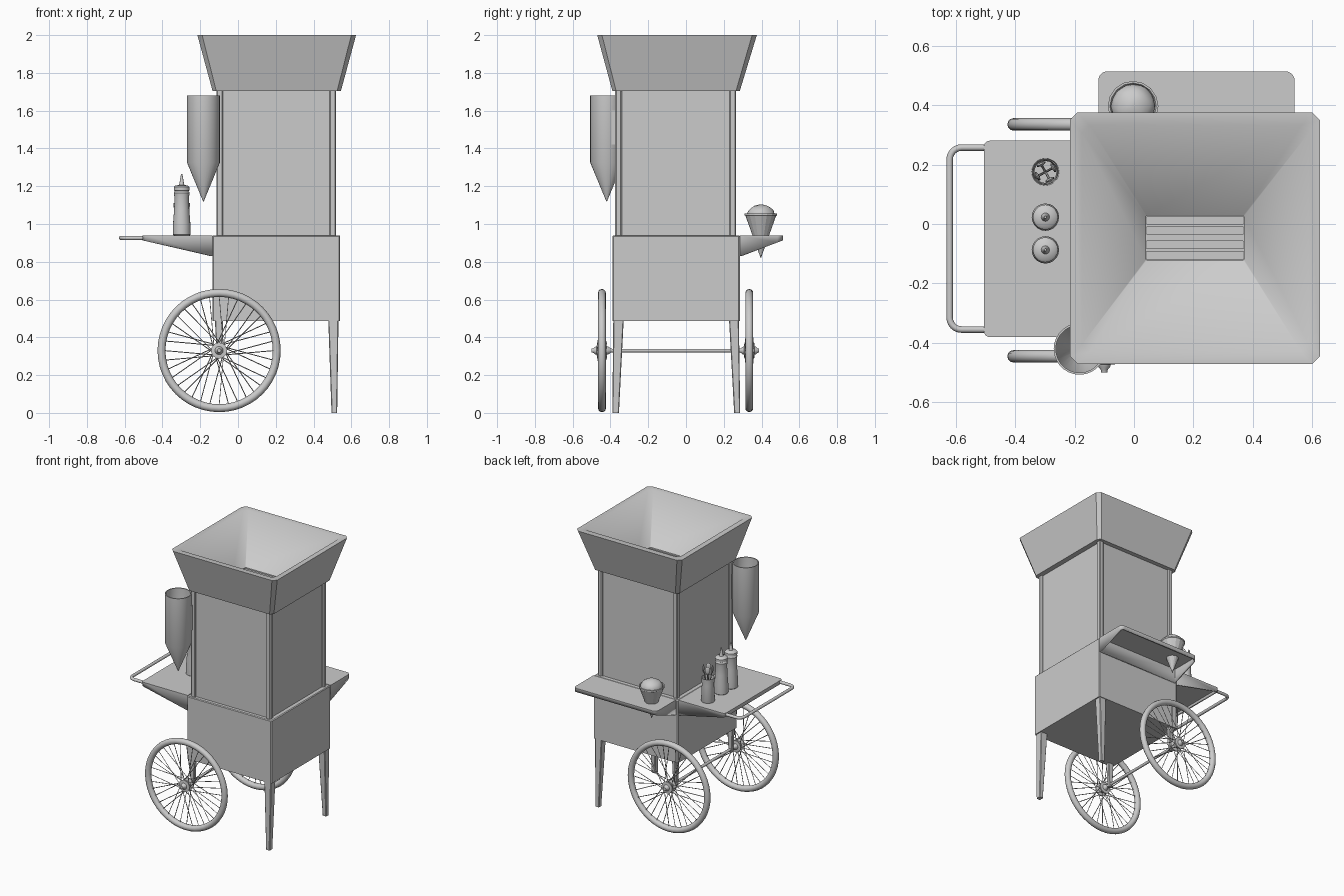
import bpy, bmesh, math, random
from mathutils import Vector

if "Cube" in bpy.data.objects:
    bpy.data.objects.remove(bpy.data.objects["Cube"])

random.seed(3)


def finish(name, bm, angle=35):
    bmesh.ops.recalc_face_normals(bm, faces=bm.faces)
    me = bpy.data.meshes.new(name)
    bm.to_mesh(me)
    bm.free()
    me.shade_smooth()
    me.set_sharp_from_angle(angle=math.radians(angle))
    ob = bpy.data.objects.new(name, me)
    bpy.context.collection.objects.link(ob)
    return ob


def loft(name, loops, caps=True, angle=35):
    """Skin a stack of equal-length point loops."""
    bm = bmesh.new()
    rings = [[bm.verts.new(p) for p in lp] for lp in loops]
    n = len(rings[0])
    for a, b in zip(rings, rings[1:]):
        for i in range(n):
            j = (i + 1) % n
            bm.faces.new((a[i], a[j], b[j], b[i]))
    if caps:
        bm.faces.new(rings[0])
        bm.faces.new(rings[-1])
    return finish(name, bm, angle)


def rect(x0, x1, y0, y1, z, c=0.004):
    """Rectangle loop with chamfered corners."""
    return [(x0 + c, y0, z), (x1 - c, y0, z), (x1, y0 + c, z), (x1, y1 - c, z),
            (x1 - c, y1, z), (x0 + c, y1, z), (x0, y1 - c, z), (x0, y0 + c, z)]


def box(name, x0, x1, y0, y1, z0, z1, c=0.003):
    return loft(name, [rect(x0, x1, y0, y1, z0, c), rect(x0, x1, y0, y1, z1, c)])


def lathe(name, profile, cx, cy, n=24, axis='Z', cz=0, angle=35):
    """Revolve (radius, height) pairs around an axis."""
    loops = []
    for r, h in profile:
        lp = []
        for i in range(n):
            t = math.tau * i / n
            u, v = r * math.cos(t), r * math.sin(t)
            lp.append((cx + u, cy + v, cz + h) if axis == 'Z' else (cx + u, cy + h, cz + v))
        loops.append(lp)
    return loft(name, loops, True, angle)


def tubes(name, paths, r, cyclic=False, res=3):
    cu = bpy.data.curves.new(name, 'CURVE')
    cu.dimensions = '3D'
    cu.bevel_depth = r
    cu.bevel_resolution = res
    cu.use_fill_caps = True
    for pts in paths:
        sp = cu.splines.new('POLY')
        sp.points.add(len(pts) - 1)
        for p, co in zip(sp.points, pts):
            p.co = (*co, 1)
        sp.use_cyclic_u = cyclic
        sp.use_smooth = res > 0
    ob = bpy.data.objects.new(name, cu)
    bpy.context.collection.objects.link(ob)
    return ob


# lower cabinet
loft("cabinet", [rect(-.135, .54, -.39, .285, .487, .006), rect(-.135, .54, -.39, .285, .935, .006),
                 rect(-.130, .535, -.385, .28, .94, .006)])

# display case: corner posts, rails and recessed panes
X0, X1, Y0, Y1 = -.115, .52, -.375, .265
for i, x in enumerate((X0, X1 - .035)):
    for j, y in enumerate((Y0, Y1 - .035)):
        box(f"case_post_{i}{j}", x, x + .035, y, y + .035, .94, 1.71, .006)
d = .012
box("pane_front", X0 + .03, X1 - .03, Y0 + d, Y0 + d + .008, .94, 1.71)
box("pane_back", X0 + .03, X1 - .03, Y1 - d - .008, Y1 - d, .94, 1.71)
box("pane_left", X0 + d, X0 + d + .008, Y0 + .03, Y1 - .03, .94, 1.71)
box("pane_right", X1 - d - .008, X1 - d, Y0 + .03, Y1 - .03, .94, 1.71)

# flared hopper roof with funnel inside
loft("hopper_roof", [
    rect(-.135, .545, -.39, .285, 1.705, .02), rect(-.215, .625, -.47, .375, 2.0, .025),
    rect(-.175, .588, -.43, .332, 2.0, .025), rect(.04, .37, -.122, .028, 1.755, .003),
    rect(.04, .37, -.122, .028, 1.715, .003)])
for i, y in enumerate((-.105, -.07, -.022, .012)):
    box(f"vent_slat_{i}", .04, .37, y - .014, y + .014, 1.735, 1.747)

# tapered legs on the right side
for nm, yt, yb in (("front", (-.385, -.33), (-.39, -.355)), ("back", (.228, .28), (.255, .287))):
    loft(f"{nm}_leg", [rect(.495, .525, *yb, 0), rect(.478, .532, *yt, .49)])

# spoked wheels
WX, WZ, R = -.1, .33, .305
for nm, y, s in (("front", -.445, -1), ("back", .335, 1)):
    ring = [(WX + R * math.cos(math.tau * i / 48), y, WZ + R * math.sin(math.tau * i / 48)) for i in range(48)]
    tubes(f"{nm}_tyre", [ring], .021, True, 4)
    spokes = []
    for i in range(36):
        a = math.tau * i / 36
        b = a + (.75 if (i // 2) % 2 else -.75)
        f = .022 if i % 2 else -.022
        spokes.append([(WX + .034 * math.cos(b), y + f, WZ + .034 * math.sin(b)),
                       (WX + .292 * math.cos(a), y, WZ + .292 * math.sin(a))])
    tubes(f"{nm}_spokes", spokes, .0025, res=0)
    lathe(f"{nm}_hub", [(.01, -.055), (.012, -.045), (.02, -.035), (.022, -.028), (.042, -.026), (.042, -.018),
                        (.024, -.012), (.024, .012), (.042, .018), (.042, .026), (.022, .028), (.02, .035),
                        (.012, .045), (.01, .052)], WX, y, 20, 'Y', WZ)
    yi = y - s * .075
    loft(f"{nm}_axle_bracket", [rect(WX - .014, WX + .014, yi - .012, yi + .012, WZ - .018),
                                rect(WX - .022, WX + .022, yi - .014, yi + .014, .49)])
tubes("axle", [[(WX, -.47, WZ), (WX, .36, WZ)]], .01)


def arc(cx, cy, r, a0, n=6):
    return [(cx + r * math.cos(math.radians(a0 + 90 * i / n)), cy + r * math.sin(math.radians(a0 + 90 * i / n)))
            for i in range(n + 1)]


def shelf(name, w0, w1, reach, r, place):
    """Hollow wedge tray; u runs along the wall, v outwards."""
    uv = [(w0, 0)] + [(w1, 0)] + arc(w1 - r, reach - r, r, 0) + arc(w0 + r, reach - r, r, 90)
    bm = bmesh.new()
    top = [bm.verts.new(place(u, v, .94)) for u, v in uv]
    low = [bm.verts.new(place(u, v, .83 + .083 * v / reach)) for u, v in uv]
    bm.faces.new(top)
    for i in range(len(uv)):
        j = (i + 1) % len(uv)
        bm.faces.new((top[i], top[j], low[j], low[i]))
    ob = finish(name, bm)
    m = ob.modifiers.new("thickness", 'SOLIDIFY')
    m.thickness = .012
    m.offset = -1


# side and back shelves
shelf("side_shelf", -.38, .28, .37, .02, lambda u, v, z: (-.135 - v, u, z))
shelf("back_shelf", -.12, .54, .228, .03, lambda u, v, z: (u, .285 + v, z))

# push handle
tubes("push_handle", [[(x, y, .926) for x, y in
      [(-.49, .257)] + arc(-.58, .217, .04, 90) + arc(-.58, -.315, .04, 180) + [(-.49, -.355)]]], .011)

# sauce bottles
for i, y in enumerate((.023, -.087)):
    lathe(f"bottle_{i}", [(.04, .94), (.046, .945), (.046, 1.0), (.04, 1.08), (.038, 1.14), (.042, 1.165), (.036, 1.175),
                          (.042, 1.178), (.042, 1.195), (.034, 1.203), (.014, 1.207), (.011, 1.22), (.004, 1.265)],
          -.298, y, 20)

# spoon cup with fanned spoons
lathe("spoon_cup", [(.044, .94), (.046, .945), (.04, 1.06), (.044, 1.11), (.041, 1.11), (.037, 1.05), (.038, .95)],
      -.298, .175, 20)
for i in range(4):
    a = math.tau * i / 4 + .5
    c, s = math.cos(a), math.sin(a)
    tubes(f"spoon_handle_{i}", [[(-.298 - .01 * c, .175 - .01 * s, .95), (-.298 + .026 * c, .175 + .026 * s, 1.15)]],
          .004, res=1)
    bm = bmesh.new()
    bmesh.ops.create_uvsphere(bm, u_segments=10, v_segments=6, radius=1)
    for v in bm.verts:
        p = Vector((v.co.x * .006, v.co.y * .017, v.co.z * .028))
        v.co = (-.298 + .03 * c + p.x * c - p.y * s, .175 + .03 * s + p.x * s + p.y * c, 1.17 + p.z)
    finish(f"spoon_bowl_{i}", bm)

# paper cone pushed through the back shelf, with a lumpy scoop
lathe("paper_cone", [(.001, .82), (.081, 1.043), (.085, 1.046), (.085, 1.056), (.078, 1.056), (.07, 1.04)],
      -.003, .396, 16, angle=20)
bm = bmesh.new()
bmesh.ops.create_icosphere(bm, subdivisions=3, radius=1)
for v in bm.verts:
    k = 1 + random.uniform(-.03, .03)
    v.co = (-.003 + v.co.x * .074 * k, .396 + v.co.y * .074 * k, 1.045 + v.co.z * .058 * k)
finish("scoop", bm, 60)

# hanging cone dispenser
lathe("cone_dispenser", [(.002, 1.12), (.087, 1.325), (.087, 1.68), (.08, 1.68), (.08, 1.33), (.01, 1.16)],
      -.183, -.42, 28)
box("dispenser_mount", -.135, -.1, -.4, -.36, 1.42, 1.6)
